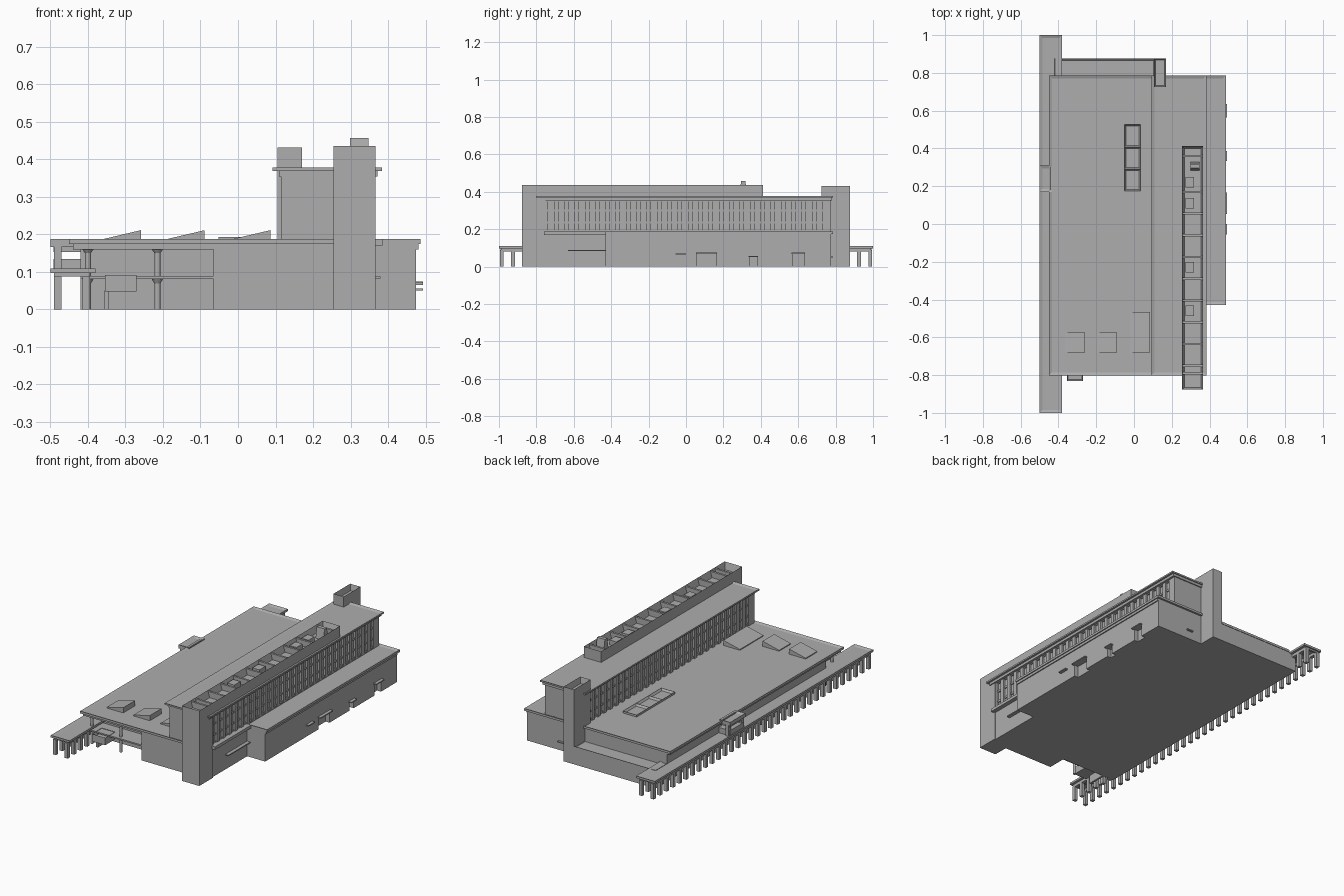
import bpy
import bmesh
from mathutils import Matrix, Vector

default_cube = bpy.data.objects.get("Cube")
if default_cube:
    bpy.data.objects.remove(default_cube, do_unlink=True)

# Shared lines of the building
LEFT, RIGHT, FRONT, BACK = -0.42, 0.475, -0.79, 0.775
PORCH_RIGHT, PORCH_BACK = -0.065, -0.68
BLOCK_LEFT, BLOCK_RIGHT = 0.115, 0.36
WING_FRONT = -0.43
FLOOR, EAVES, ROOF, LIP = 0.085, 0.166, 0.18, 0.187
BLOCK_TOP, TROUGH_TOP = 0.36, 0.435
TROUGH_LEFT, TROUGH_FRONT, TROUGH_BACK = 0.255, -0.877, 0.412
THIN = 0.006
WALL = 0.012

concrete = bpy.data.materials.new("concrete grey")
concrete.use_nodes = True
concrete.diffuse_color = (0.42, 0.42, 0.42, 1)
shader = concrete.node_tree.nodes["Principled BSDF"]
shader.inputs["Base Color"].default_value = concrete.diffuse_color


def finish(name, mesh_builder):
    bmesh.ops.recalc_face_normals(mesh_builder, faces=mesh_builder.faces)
    mesh = bpy.data.meshes.new(name)
    mesh_builder.to_mesh(mesh)
    mesh_builder.free()
    mesh.materials.append(concrete)
    part = bpy.data.objects.new(name, mesh)
    bpy.context.scene.collection.objects.link(part)
    return part


def add_box(mesh_builder, x, y, z):
    low, high = Vector(corner for corner in (x[0], y[0], z[0])), Vector((x[1], y[1], z[1]))
    placing = Matrix.Translation((low + high) / 2) @ Matrix.Diagonal((*(high - low), 1))
    return bmesh.ops.create_cube(mesh_builder, size=1, matrix=placing)["verts"]


def boxes(name, spans):
    mesh_builder = bmesh.new()
    for x, y, z in spans:
        add_box(mesh_builder, x, y, z)
    return finish(name, mesh_builder)


def box(name, x, y, z):
    return boxes(name, [(x, y, z)])


def tray(name, x, y, z, rim=0.016, depth=THIN):
    """Box whose top is sunk inside a rim."""
    mesh_builder = bmesh.new()
    add_box(mesh_builder, x, y, z)
    top = max(mesh_builder.faces, key=lambda face: face.calc_center_median().z)
    bmesh.ops.inset_region(mesh_builder, faces=[top], thickness=rim, use_even_offset=True)
    bmesh.ops.translate(mesh_builder, verts=top.verts, vec=(0, 0, -depth))
    return finish(name, mesh_builder)


def around(middle, width):
    return middle - width / 2, middle + width / 2


def above(bottom, height):
    return bottom, bottom + height


def spaced(first, last, count):
    return [first + (last - first) * step / (count - 1) for step in range(count)]


# Main storeys, leaving an open porch at the front left
box("main_hall", (LEFT, BLOCK_RIGHT), (PORCH_BACK, BACK), (0, EAVES))
box("front_hall", (PORCH_RIGHT, BLOCK_RIGHT), (FRONT, PORCH_BACK), (0, EAVES))
wing = box("right_wing", (BLOCK_LEFT, RIGHT), (WING_FRONT, BACK), (0, EAVES))

# Door recesses and canopies along the right wall
door_spans, canopy_spans = [], []
for middle, width, height in ((0.11, 0.1, 0.068), (0.36, 0.04, 0.05), (0.6, 0.06, 0.068)):
    door_spans.append((around(RIGHT, 0.05), around(middle, width), (-height, height)))
    canopy_spans.append((above(RIGHT - WALL, 0.03), around(middle, width + WALL), above(height, THIN)))
canopy_spans.append((above(RIGHT - WALL, 0.03), (-0.055, 0), above(0.065, THIN)))
door_cutter = boxes("door_cutter", door_spans)
door_cutter.hide_render = True
door_cutter.hide_viewport = True
recesses = wing.modifiers.new("door_recesses", "BOOLEAN")
recesses.object = door_cutter
recesses.solver = "EXACT"
boxes("door_canopies", canopy_spans)
box("back_door_canopy", around(TROUGH_LEFT, 0.04), above(BACK - THIN, 0.018), above(0.048, THIN))
box("side_canopy", above(BLOCK_RIGHT, 0.02), (-0.63, WING_FRONT), around(FLOOR, THIN))

# Low roofs: recessed fascia under an overhanging lip
box("main_fascia", (LEFT - 0.02, BLOCK_RIGHT), (FRONT, BACK), (EAVES - THIN, ROOF))
box("wing_fascia", (BLOCK_LEFT, RIGHT + THIN), (WING_FRONT, BACK), (EAVES - THIN, ROOF))
tray("main_roof", (-0.45, BLOCK_RIGHT), (FRONT - WALL, BACK + WALL), (ROOF - THIN, LIP))
tray("wing_roof", (0.3, RIGHT + WALL), (WING_FRONT, BACK + WALL), (ROOF - THIN, LIP))
box("side_ledge", above(BLOCK_RIGHT - WALL, 0.037), (-0.76, WING_FRONT), (0.17, LIP))

# Wedge skylights, low on the left and tall on the right
for label, left, length in (("left", -0.365, 0.106), ("middle", -0.195, 0.106), ("right", -0.02, 0.215)):
    mesh_builder = bmesh.new()
    for vert in add_box(mesh_builder, above(left, 0.106), above(-0.68, length), (ROOF - THIN, 0.211)):
        if vert.co.x < left + WALL and vert.co.z > ROOF:
            vert.co.z = ROOF + THIN
    finish(f"skylight_{label}", mesh_builder)

# Three-bay roof light
BAY = 0.117
for label, middle in zip(("front", "middle", "back"), spaced(0.35 - BAY, 0.35 + BAY, 3)):
    tray(f"roof_light_{label}", around(-0.008, 0.087), around(middle, BAY), (ROOF - THIN, LIP + THIN), 0.008, WALL)

# Porch: columns with flared caps, floor, balcony and screen
mesh_builder = bmesh.new()
for x in (-0.4, -0.215):
    for bottom, top, flare in ((0, EAVES, 1), (EAVES - 0.016, EAVES, 2.4), (FLOOR - 0.016, FLOOR, 2.2)):
        bmesh.ops.create_cone(
            mesh_builder, cap_ends=True, segments=12, radius1=0.008, radius2=0.008 * flare,
            depth=top - bottom, matrix=Matrix.Translation((x, -0.765, (bottom + top) / 2)))
finish("porch_columns", mesh_builder)
box("porch_floor", (LEFT, PORCH_RIGHT + WALL), (FRONT, PORCH_BACK + WALL), around(FLOOR, 0.008))
tray("porch_balcony", (-0.355, -0.27), (FRONT - 0.04, FRONT + 0.05), (0.048, FLOOR + THIN), THIN, 0.02)
box("porch_screen", around(-0.35, WALL), (FRONT, PORCH_BACK), (0, 0.05))

# Upper block: solid core, end walls, then piers and bands on both long sides
box("upper_core", (BLOCK_LEFT + WALL, BLOCK_RIGHT - WALL), (FRONT, BACK), (ROOF - THIN, BLOCK_TOP))
for label, y in (("front", (FRONT, -0.75)), ("back", (0.74, BACK))):
    box(f"upper_{label}_wall", (BLOCK_LEFT, BLOCK_RIGHT), y, (ROOF - THIN, BLOCK_TOP))
for label, face, inward in (("left", BLOCK_LEFT, 1), ("right", BLOCK_RIGHT, -1)):
    pier_x = sorted((face, face + inward * 0.018))
    band_x = sorted((face + inward * THIN, face + inward * 0.018))
    grid = [(pier_x, around(y, 0.024), (ROOF, BLOCK_TOP)) for y in spaced(-0.75, 0.74, 28)]
    for z in (0.19, 0.236, 0.3, BLOCK_TOP - THIN):
        grid.append((band_x, (FRONT, BACK), around(z, WALL)))
    boxes(f"window_grid_{label}", grid)
box("upper_cornice", (BLOCK_LEFT - THIN, BLOCK_RIGHT + WALL), (FRONT, BACK + THIN), (BLOCK_TOP - THIN, 0.37))
tray("upper_roof", (0.092, 0.384), (FRONT - WALL, BACK + WALL), (0.369, 0.378))

# Front service tower and the open rooftop plant trough
trough_x, trough_y = (TROUGH_LEFT, BLOCK_RIGHT + THIN), (TROUGH_FRONT, TROUGH_BACK)
trough_floor = TROUGH_TOP - 0.04
box("service_tower", trough_x, (TROUGH_FRONT, -0.75), (0, trough_floor))
tray("plant_trough", trough_x, trough_y, (BLOCK_TOP, TROUGH_TOP), WALL, 0.04)
partitions = spaced(-0.75, 0.17, 9) + [-0.79, BLOCK_TOP]
boxes("trough_partitions", [(trough_x, around(y, WALL), (trough_floor, TROUGH_TOP - THIN)) for y in partitions])
boxes("plant_units", [(around(0.295, 0.045), around(y, 0.055), (trough_floor, TROUGH_TOP - WALL))
                      for y in (-0.46, -0.23, 0.11, 0.22)])
mesh_builder = bmesh.new()
vent_y = 0.306
for vert in add_box(mesh_builder, around(0.323, 0.05), around(vent_y, 0.043), (trough_floor, 0.457)):
    if vert.co.z > TROUGH_TOP:
        vert.co.y = (vert.co.y + vent_y) / 2
finish("plant_vent", mesh_builder)

# Back stair tower and low terrace
terrace_back = -TROUGH_FRONT
tray("back_tower", (0.105, 0.17), (0.725, terrace_back), (0, 0.432), 0.008, 0.035)
tray("back_terrace", (LEFT, BLOCK_LEFT), (BACK - WALL, terrace_back), (0, 0.105), WALL, WALL)

# Long colonnade on the left side, with inner posts only beyond the walls
OUTER, INNER, POST = -0.48, -0.405, 0.02
DECK = 0.1
for label, x in (("outer", OUTER), ("inner", INNER)):
    box(f"colonnade_{label}_beam", around(x, POST), (-0.99, 0.99), (DECK - POST, DECK))
    boxes(f"colonnade_{label}_posts", [(around(x, POST), around(y, POST), (0, DECK - WALL))
                                       for y in spaced(-0.985, 0.985, 34)
                                       if label == "outer" or y < PORCH_BACK or y > terrace_back])
boxes("colonnade_joists", [((OUTER, INNER), around(y, WALL), (DECK - WALL, DECK))
                           for y in spaced(-0.985, 0.985, 34)])
tray("colonnade_roof", (-0.5, -0.38), (-1, 1), above(DECK - THIN / 2, WALL))

# Roof bay bridging the colonnade
bridge_y = around(0.24, 0.12)
tray("bridge_roof", (-0.5, LEFT - WALL), around(0.24, 0.14), (EAVES, LIP))
boxes("bridge_posts", [(around(OUTER, POST), around(y, POST), (DECK, EAVES)) for y in bridge_y])
for label, z in (("lower", (DECK, 0.134)), ("upper", (0.153, EAVES + THIN))):
    box(f"bridge_{label}_beam", (OUTER - WALL, LEFT), bridge_y, z)
